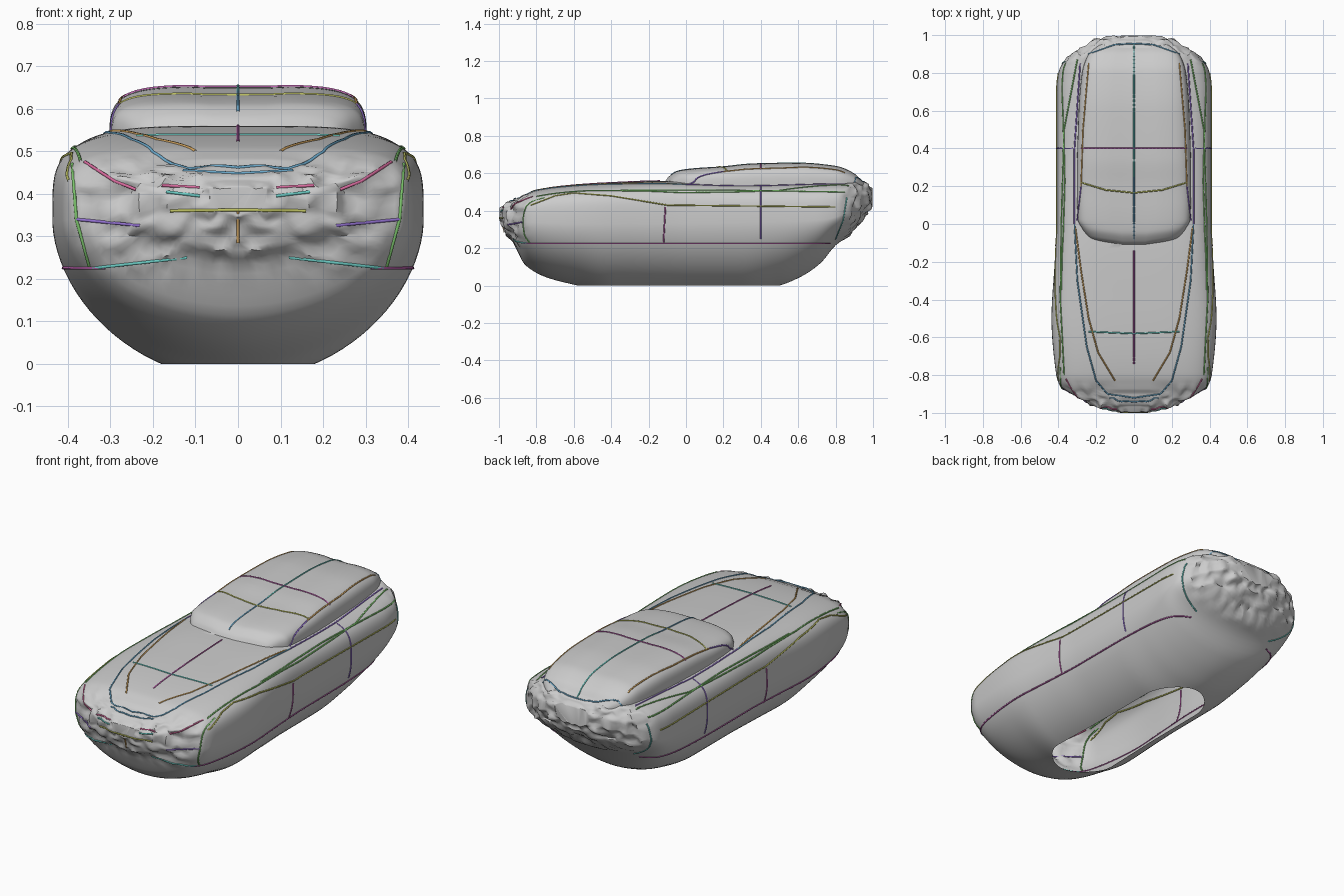
import bpy, bmesh, math
from mathutils import Vector, noise
from mathutils.bvhtree import BVHTree

if "Cube" in bpy.data.objects:
    bpy.data.objects.remove(bpy.data.objects["Cube"])


def curve_at(keys, y):
    """Monotone smooth interpolation of (y, value) keys."""
    n = len(keys)
    d = [(keys[i + 1][1] - keys[i][1]) / (keys[i + 1][0] - keys[i][0]) for i in range(n - 1)]
    y = min(max(y, keys[0][0]), keys[-1][0])
    i = next(k for k in range(n - 1) if y <= keys[k + 1][0])

    def slope(k):
        if k == 0:
            return d[0]
        if k == n - 1:
            return d[-1]
        a, b = d[k - 1], d[k]
        return 0 if a * b <= 0 else 2 * a * b / (a + b)
    h = keys[i + 1][0] - keys[i][0]
    t = (y - keys[i][0]) / h
    return (keys[i][1] * (2*t**3 - 3*t*t + 1) + slope(i) * h * (t**3 - 2*t*t + t)
            + keys[i + 1][1] * (3*t*t - 2*t**3) + slope(i + 1) * h * (t**3 - t*t))


def loft(name, y0, y1, rows, width, low, mid, top, n_low, n_top, sides=96, adjust=None):
    """Closed skin through superellipse sections along y, dense at both ends."""
    bm = bmesh.new()
    rings = []
    for r in range(rows):
        y = (y0 + y1) / 2 + (y1 - y0) / 2 * math.sin(math.pi * (r / (rows - 1) - 0.5))
        w, zb, zm, zt = (curve_at(k, y) for k in (width, low, mid, top))
        ring = []
        for s in range(sides):
            a = 2 * math.pi * (s + 0.5) / sides
            c, q = math.cos(a), math.sin(a)
            n = n_top if q > 0 else n_low
            x = w * math.copysign(abs(c) ** (2 / n), c)
            z = zm + (zt - zm if q > 0 else zb - zm) * abs(q) ** (2 / n)
            p = Vector((x, y, z))
            ring.append(bm.verts.new(adjust(p) if adjust else p))
        rings.append(ring)
    for a, b in zip(rings, rings[1:]):
        for s in range(sides):
            bm.faces.new((a[s], a[(s + 1) % sides], b[(s + 1) % sides], b[s]))
    bm.faces.new(rings[0])
    bm.faces.new(rings[-1])
    bmesh.ops.recalc_face_normals(bm, faces=bm.faces)
    me = bpy.data.meshes.new(name)
    bm.to_mesh(me)
    bm.free()
    ob = bpy.data.objects.new(name, me)
    bpy.context.collection.objects.link(ob)
    return ob


def crumple(p):
    # rough nose and tail above the sill
    k = min(1, max(0, (abs(p.y) - 0.83) / 0.06)) * min(1, max(0, (p.z - 0.2) / 0.05))
    q = Vector((abs(p.x), p.y, p.z)) * 24
    v = p + Vector((math.copysign(1, p.x) * noise.noise(q), 0, noise.noise(q + Vector((9, 3, 5))))) * 0.014 * k
    v.y += 0.022 * k * noise.noise(q + Vector((4, 8, 1)))
    v.y = min(max(v.y, -0.997), 0.997)
    return v


def twin_bubble(p):
    # shallow valley along the roof centre, curved windscreen foot
    if p.z > 0.56:
        p.z -= 0.014 * math.exp(-(p.x / 0.055) ** 2)
    if p.y < 0.1:
        p.y += 0.5 * p.x ** 2 * (0.1 - p.y) / 0.2 - 0.015 * math.exp(-(p.x / 0.06) ** 2)
    return p


# Body hull
body = loft(
    "car_body", -0.995, 0.995, 110,
    [(-1, .05), (-.985, .12), (-.96, .21), (-.92, .29), (-.89, .355), (-.85, .395), (-.8, .412),
     (-.5, .437), (-.2, .42), (0, .41), (.7, .41), (.8, .40), (.87, .365), (.9, .32), (.95, .25), (.98, .18), (1, .07)],
    [(-1, .36), (-.97, .29), (-.93, .24), (-.9, .18), (-.86, .11), (-.75, .045), (-.58, 0), (-.4, -.04),
     (.3, -.04), (.5, 0), (.62, .05), (.72, .12), (.8, .215), (.87, .265), (.95, .36), (1, .43)],
    [(-1, .39), (-.9, .35), (-.6, .34), (.5, .35), (.75, .36), (.9, .41), (1, .47)],
    [(-1, .41), (-.97, .435), (-.9, .465), (-.8, .51), (-.6, .537), (-.4, .55), (-.1, .56),
     (.3, .55), (.9, .555), (.96, .55), (1, .51)],
    1.9, 4.3, adjust=crumple)

# Cabin
cabin = loft(
    "cabin", -0.11, 0.95, 70,
    [(-.11, .23), (-.06, .27), (0, .297), (.2, .303), (.6, .293), (.8, .275), (.9, .24), (.95, .18)],
    [(-.11, .48), (.95, .48)], [(-.11, .52), (.95, .52)],
    [(-.11, .555), (-.09, .585), (-.04, .615), (.05, .627), (.2, .637), (.35, .652), (.6, .657),
     (.8, .64), (.9, .6), (.95, .55)],
    4, 4.5, 80, twin_bubble)

# Weld cabin to hull, then open the underside at ground level
mod = body.modifiers.new("join", 'BOOLEAN')
mod.operation = 'UNION'
mod.solver = 'EXACT'
mod.object = cabin
bpy.context.view_layer.objects.active = body
body.select_set(True)
bpy.ops.object.modifier_apply(modifier="join")
bpy.data.objects.remove(cabin)
bm = bmesh.new()
bm.from_mesh(body.data)
bmesh.ops.bisect_plane(bm, geom=bm.verts[:] + bm.edges[:] + bm.faces[:], dist=1e-6,
                       plane_co=(0, 0, 0), plane_no=(0, 0, -1), clear_outer=True)
bm.to_mesh(body.data)
tree = BVHTree.FromBMesh(bm)
bm.free()
bpy.ops.object.shade_smooth_by_angle(angle=math.radians(40))

COLOURS = {"teal": (.15, .6, .55, 1), "green": (.2, .55, .15, 1), "olive": (.5, .52, .12, 1),
           "orange": (.65, .38, .12, 1), "blue": (.15, .4, .6, 1), "magenta": (.5, .12, .42, 1),
           "violet": (.3, .17, .65, 1), "rose": (.7, .15, .35, 1)}
VIEWS = {"top": (lambda a, b: Vector((a, b, 2)), Vector((0, 0, -1))),
         "side": (lambda a, b: Vector((2, a, b)), Vector((-1, 0, 0))),
         "front": (lambda a, b: Vector((a, -3, b)), Vector((0, 1, 0)))}


def seam(name, colour, view, pts, mirror=True):
    """Thin coloured line projected on to the body from one view."""
    place, ray = VIEWS[view]
    path = []
    for (a, b), (c, d) in zip(pts, pts[1:]):
        n = max(2, int(math.hypot(c - a, d - b) / 0.02))
        for i in range(n + 1):
            hit = tree.ray_cast(place(a + (c - a) * i / n, b + (d - b) * i / n), ray)[0]
            if hit and (not path or (hit - path[-1]).length > 1e-4):
                path.append(hit)
    if len(path) < 2:
        return
    cu = bpy.data.curves.new(name, 'CURVE')
    cu.dimensions = '3D'
    cu.bevel_depth = 0.004
    cu.bevel_resolution = 1
    for sx in ((1, -1) if mirror else (1,)):
        sp = cu.splines.new('POLY')
        sp.points.add(len(path) - 1)
        for q, p in zip(sp.points, path):
            q.co = (p.x * sx, p.y, p.z, 1)
    mat = bpy.data.materials.get(colour) or bpy.data.materials.new(colour)
    mat.diffuse_color = COLOURS[colour]
    mat.use_nodes = True
    mat.node_tree.nodes["Principled BSDF"].inputs["Base Color"].default_value = mat.diffuse_color
    cu.materials.append(mat)
    bpy.context.collection.objects.link(bpy.data.objects.new(name, cu))


# Lines seen from above
seam("hood_centre_line", "magenta", "top", [(0, -.74), (0, -.14)], False)
seam("windscreen_centre_line", "blue", "top", [(0, -.08), (0, .25)], False)
seam("roof_centre_line", "teal", "top", [(0, .25), (0, .95)], False)
seam("hood_crease", "orange", "top", [(.31, -.02), (.28, -.25), (.24, -.5), (.19, -.68), (.1, -.83)])
seam("hood_edge", "blue", "top", [(.315, 0), (.3, -.3), (.25, -.65), (.2, -.83), (.14, -.9), (0, -.92)])
seam("hood_cross_line", "teal", "top", [(0, -.58), (.24, -.57)])
seam("roof_cross_line", "magenta", "top", [(0, .4), (.28, .4)])
seam("windscreen_top", "olive", "top", [(0, .165), (.15, .18), (.28, .22)])
seam("windscreen_pillar", "violet", "top", [(.28, .2), (.3, .02)])
seam("roof_rail", "orange", "top", [(.28, .2), (.27, .5), (.24, .85)])
seam("window_base", "violet", "top", [(.315, 0), (.315, .4), (.285, .85)])
seam("shoulder_line", "green", "top", [(.37, -.8), (.39, -.4), (.385, 0), (.37, .5), (.3, .87)])
seam("tail_deck_edge", "blue", "top", [(.24, .9), (.1, .95), (0, .955)])

# Lines seen from the side
seam("sill_line", "magenta", "side", [(-.87, .225), (.77, .225)])
seam("waist_line", "olive", "side", [(-.83, .43), (-.7, .48), (-.6, .495), (-.4, .48), (-.1, .43), (.8, .42)])
seam("upper_waist_line", "green", "side", [(-.35, .51), (.2, .51), (.85, .5)])
seam("front_door_gap", "magenta", "side", [(-.11, .42), (-.12, .23)])
seam("rear_door_gap", "violet", "side", [(.4, .53), (.4, .25)])
seam("tail_corner", "teal", "side", [(.8, .25), (.84, .35), (.86, .47)])

# Lines seen from the front
seam("grille_top", "rose", "front", [(.09, .415), (.18, .42)])
seam("grille_bar", "teal", "front", [(.09, .395), (.17, .405)])
seam("grille_base", "olive", "front", [(0, .362), (.16, .36)])
seam("grille_keel", "orange", "front", [(0, .36), (0, .285)], False)
seam("bumper_line", "teal", "front", [(.12, .25), (.34, .225)])
seam("nose_edge", "blue", "front", [(0, .448), (.13, .455)])
seam("headlight_edge", "rose", "front", [(.24, .41), (.29, .43), (.36, .475)])
seam("front_corner", "green", "front", [(.39, .47), (.38, .34), (.35, .23)])
seam("side_light", "violet", "front", [(.23, .325), (.28, .33), (.38, .34)])
